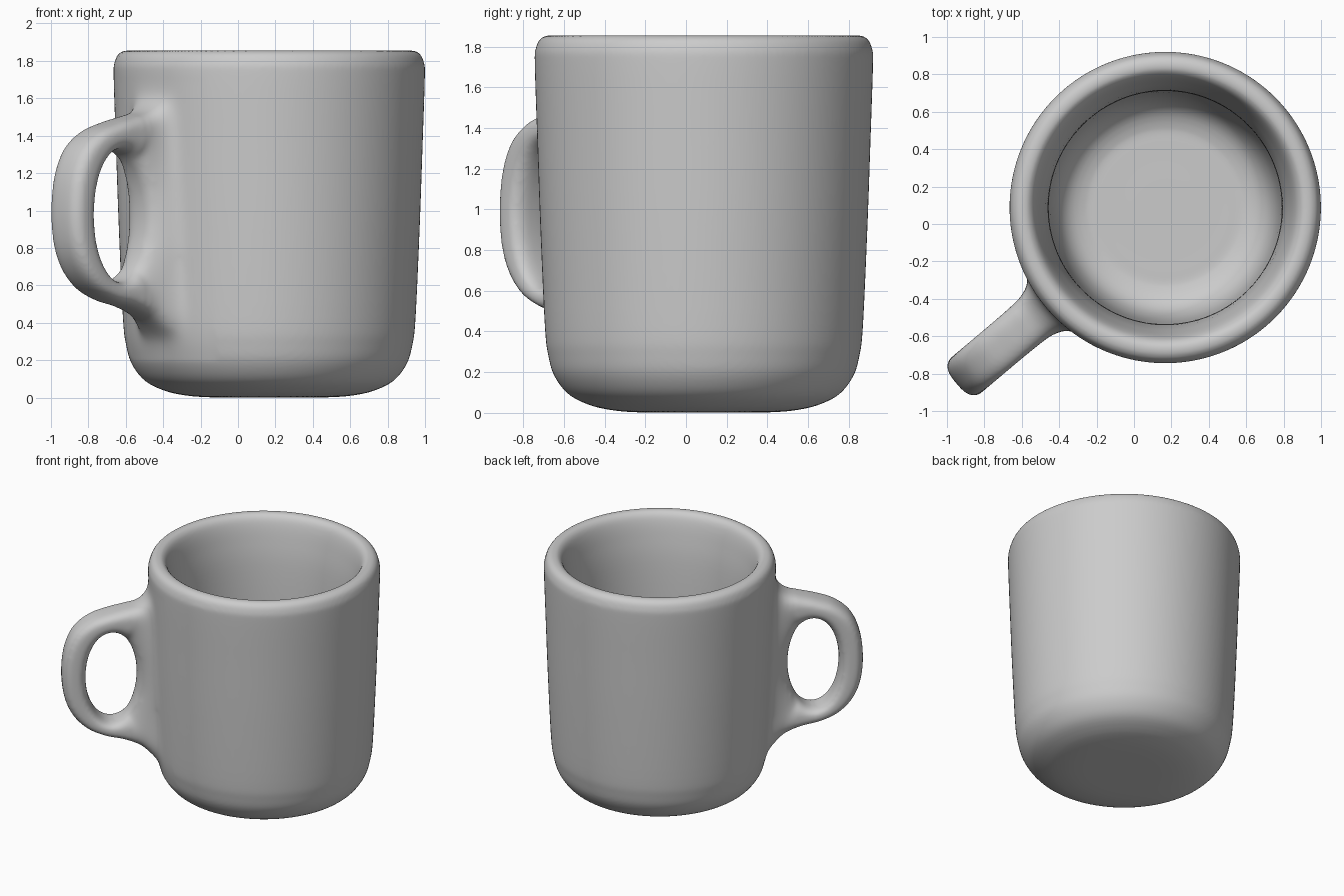
import bpy, bmesh, math
from mathutils import Vector

if "Cube" in bpy.data.objects:
    bpy.data.objects.remove(bpy.data.objects["Cube"])

CX, CY = 0.167, 0.088            # mug axis
DIR = math.radians(220.1)        # handle direction


def smooth_path(pts, steps, closed=False):
    """Catmull-Rom curve through 2D points."""
    p = [Vector(q) for q in pts]
    n = len(p)
    out = []
    for i in range(n if closed else n - 1):
        if closed:
            a, b, c, d = (p[(i + k) % n] for k in (-1, 0, 1, 2))
        else:
            a, b, c, d = p[max(i - 1, 0)], p[i], p[i + 1], p[min(i + 2, n - 1)]
        for k in range(steps):
            t = k / steps
            out.append(0.5 * (2 * b + (c - a) * t + (2 * a - 5 * b + 4 * c - d) * t * t
                              + (3 * b - a - 3 * c + d) * t ** 3))
    if not closed:
        out.append(p[-1])
    return out


def make_object(name, bm):
    bmesh.ops.recalc_face_normals(bm, faces=bm.faces)
    me = bpy.data.meshes.new(name)
    bm.to_mesh(me)
    bm.free()
    ob = bpy.data.objects.new(name, me)
    bpy.context.collection.objects.link(ob)
    return ob


def bridge(bm, rings, closed):
    """Quads between consecutive rings of vertices."""
    m = len(rings[0])
    for i in range(len(rings) if closed else len(rings) - 1):
        a, b = rings[i], rings[(i + 1) % len(rings)]
        for j in range(m):
            bm.faces.new((a[j], a[(j + 1) % m], b[(j + 1) % m], b[j]))


# Mug body: lathed profile, outer bottom -> rim -> inner floor
profile = [(0.15, 0), (0.33, 0.002), (0.45, 0.012), (0.56, 0.037), (0.665, 0.09), (0.735, 0.18),
           (0.765, 0.28), (0.782, 0.42), (0.804, 0.9), (0.82, 1.35), (0.832, 1.72),
           (0.827, 1.79), (0.805, 1.838), (0.76, 1.856), (0.72, 1.84), (0.693, 1.79),
           (0.668, 1.68), (0.643, 1.5), (0.627, 1.2), (0.618, 0.8), (0.605, 0.5),
           (0.575, 0.34), (0.52, 0.25), (0.43, 0.205), (0.34, 0.2), (0.15, 0.2)]
bm = bmesh.new()
SEG = 160
rings = [[bm.verts.new((CX + q.x * math.cos(2 * math.pi * j / SEG),
                        CY + q.x * math.sin(2 * math.pi * j / SEG), q.y)) for j in range(SEG)]
         for q in smooth_path(profile, 5)]
bridge(bm, rings, False)
bm.faces.new(rings[0])
bm.faces.new(rings[-1])
mug = make_object("mug_body", bm)

# Handle: loop around an oval hole, wall side buried in the mug, flaring at the joins
outline = [(1.46, 0.99), (1.44, 1.18), (1.375, 1.33), (1.26, 1.425), (1.12, 1.475), (1.0, 1.505),
           (0.91, 1.53), (0.855, 1.57), (0.80, 1.63), (0.74, 1.60), (0.72, 1.3), (0.72, 0.98),
           (0.71, 0.6), (0.70, 0.33), (0.765, 0.31), (0.85, 0.39), (0.93, 0.445), (1.03, 0.485),
           (1.15, 0.515), (1.28, 0.575), (1.38, 0.675), (1.44, 0.81)]
HS, HZ = 1.103, 0.973            # hole centre (distance from axis, height)
out_dir = Vector((math.cos(DIR), math.sin(DIR), 0))
side_dir = Vector((-math.sin(DIR), math.cos(DIR), 0))


def half_width(s):
    return 0.124 + 0.05 * math.exp(-(max(s, 0.79) - 0.8) / 0.06)


bm = bmesh.new()
rings = []
SEC = 40
for o in smooth_path(outline, 6, True):
    a = math.atan2((o.y - HZ) / 0.5, (o.x - HS) / 0.35)
    inner = Vector((HS + 0.186 * math.cos(a), HZ + 0.353 * math.sin(a)))
    ring = []
    for j in range(SEC):
        t = 2 * math.pi * j / SEC
        c, s = math.cos(t), math.sin(t)
        u = math.copysign(abs(c) ** 0.7, c)
        v = math.copysign(abs(s) ** 0.7, s)
        q = inner.lerp(o, 0.5 + 0.5 * u)
        ring.append(bm.verts.new(Vector((CX, CY, q.y)) + out_dir * q.x
                                 + side_dir * half_width(q.x) * v))
    rings.append(ring)
bridge(bm, rings, True)
handle = make_object("handle", bm)

# Fuse the handle to the body and even out the mesh
mod = mug.modifiers.new("join_handle", 'BOOLEAN')
mod.operation = 'UNION'
mod.solver = 'EXACT'
mod.object = handle
rem = mug.modifiers.new("even_mesh", 'REMESH')
rem.mode = 'VOXEL'
rem.voxel_size = 0.0135
bpy.context.view_layer.objects.active = mug
mug.select_set(True)
for m in (mod, rem):
    bpy.ops.object.modifier_apply(modifier=m.name)
bpy.data.objects.remove(handle)
mug.name = "mug"

# Soft fillet where the handle meets the wall
bm = bmesh.new()
bm.from_mesh(mug.data)
for reach, count in ((0.97, 10), (0.93, 25), (0.90, 25)):
    zone = []
    for v in bm.verts:
        d = v.co - Vector((CX, CY, 0))
        s, t = d.dot(out_dir), d.dot(side_dir)
        if s < reach and math.hypot(s, t) > 0.74 and s > 0.6 and abs(t) < 0.36 and 0.2 < v.co.z < 1.72:
            zone.append(v)
    for _ in range(count):
        bmesh.ops.smooth_vert(bm, verts=zone, factor=0.5,
                              use_axis_x=True, use_axis_y=True, use_axis_z=True)
for _ in range(2):               # light overall polish
    bmesh.ops.smooth_vert(bm, verts=bm.verts, factor=0.5,
                          use_axis_x=True, use_axis_y=True, use_axis_z=True)
for f in bm.faces:
    f.smooth = True
bm.to_mesh(mug.data)
bm.free()
